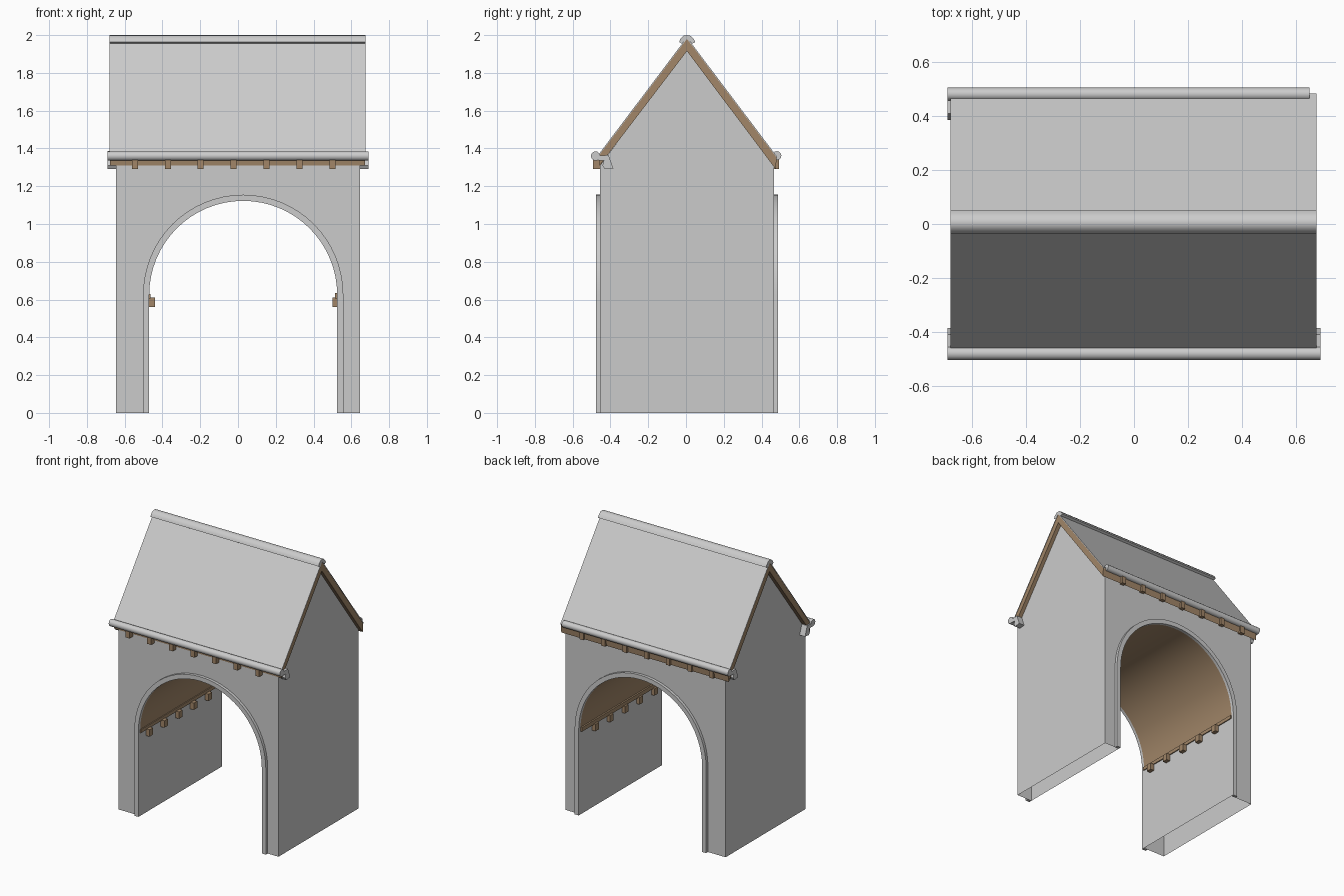
import bpy, bmesh, math

if "Cube" in bpy.data.objects:
    bpy.data.objects.remove(bpy.data.objects["Cube"])

wood = bpy.data.materials.new("wood")
wood.diffuse_color = (0.36, 0.24, 0.14, 1)
wood.use_nodes = True
wood.node_tree.nodes["Principled BSDF"].inputs["Base Color"].default_value = wood.diffuse_color

CX, SPRING, R_IN, R_OUT = 0.0275, 0.625, 0.4975, 0.53
Y0, Y1, XW = -0.455, 0.465, 0.645
APEX = 0.005
SEG = 32


def finish(name, bm, mat=None, smooth=False, recalc=True):
    if recalc:
        bmesh.ops.recalc_face_normals(bm, faces=bm.faces)
    me = bpy.data.meshes.new(name)
    bm.to_mesh(me)
    bm.free()
    ob = bpy.data.objects.new(name, me)
    bpy.context.collection.objects.link(ob)
    if mat:
        me.materials.append(mat)
    if smooth:
        bpy.context.view_layer.objects.active = ob
        ob.select_set(True)
        bpy.ops.object.shade_smooth_by_angle(angle=math.radians(35))
        ob.select_set(False)
    return ob


def prism(name, pts, a, b, axis, mat=None, smooth=False):
    """Extrude a closed outline (y,z) along x, or (x,z) along y."""
    bm = bmesh.new()
    put = (lambda p, t: (t, p[0], p[1])) if axis == 'x' else (lambda p, t: (p[0], t, p[1]))
    lo = [bm.verts.new(put(p, a)) for p in pts]
    hi = [bm.verts.new(put(p, b)) for p in pts]
    bm.faces.new(lo)
    bm.faces.new(hi)
    n = len(pts)
    for i in range(n):
        j = (i + 1) % n
        bm.faces.new((lo[i], lo[j], hi[j], hi[i]))
    return finish(name, bm, mat, smooth)


def strip(bm, pts, a, b):
    """Open sheet following (x,z) points, facing inwards to the passage."""
    lo = [bm.verts.new((x, a, z)) for x, z in pts]
    hi = [bm.verts.new((x, b, z)) for x, z in pts]
    for i in range(len(pts) - 1):
        bm.faces.new((lo[i], hi[i], hi[i + 1], lo[i + 1]))


def box(name, x0, x1, y0, y1, z0, z1, mat=None):
    return prism(name, [(x0, z0), (x1, z0), (x1, z1), (x0, z1)], y0, y1, 'y', mat)


def arch(r):
    return [(CX - r * math.cos(math.pi * i / SEG), SPRING + r * math.sin(math.pi * i / SEG))
            for i in range(SEG + 1)]


def circle(cy, cz, r, n=12):
    return [(cy + r * math.cos(2 * math.pi * i / n), cz + r * math.sin(2 * math.pi * i / n))
            for i in range(n)]


# Walls: open-bottomed shell with arched front and back, gabled sides
bm = bmesh.new()
face = ([(-XW, 0), (CX - R_IN, 0)] + arch(R_IN) + [(CX + R_IN, 0), (XW, 0), (XW, 1.31), (-XW, 1.31)])
bm.faces.new([bm.verts.new((x, Y0, z)) for x, z in face])
bm.faces.new([bm.verts.new((x, Y1, z)) for x, z in reversed(face)])
gable = [(Y0, 0), (Y1, 0), (Y1, 1.31), (APEX, 1.925), (Y0, 1.31)]
bm.faces.new([bm.verts.new((XW, y, z)) for y, z in gable])
bm.faces.new([bm.verts.new((-XW, y, z)) for y, z in reversed(gable)])
strip(bm, [(CX - R_IN, 0), (CX - R_IN, SPRING)], Y0, Y1)
strip(bm, [(CX + R_IN, SPRING), (CX + R_IN, 0)], Y0, Y1)
finish("walls", bm, recalc=False)

# Timber vault over the passage
bm = bmesh.new()
strip(bm, arch(R_IN), Y0, Y1)
finish("passage_vault", bm, wood, True, recalc=False)

# Raised arch surrounds, front and back
ring = ([(CX - R_OUT, 0)] + arch(R_OUT) + [(CX + R_OUT, 0), (CX + R_IN, 0)]
        + arch(R_IN)[::-1] + [(CX - R_IN, 0)])
prism("front_arch_trim", ring, -0.476, Y0, 'y', smooth=True)
prism("back_arch_trim", ring, Y1, 0.486, 'y', smooth=True)

# Vault brackets and the small ledge on the right
for i in range(5):
    y = -0.37 + 0.17 * i
    box("left_bracket", CX - R_IN - 0.01, -0.44, y - 0.02, y + 0.02, 0.56, 0.61, wood)
    box("right_bracket", 0.50, CX + R_IN + 0.01, y - 0.02, y + 0.02, 0.56, 0.61, wood)
box("left_ledge", CX - R_IN - 0.01, -0.463, Y0, Y1, 0.605, 0.63, wood)
box("right_ledge", 0.513, CX + R_IN + 0.01, Y0, Y1, 0.605, 0.635, wood)

# Timber roof deck with a thin grey covering
prism("roof_deck", [(APEX, 1.982), (0.48, 1.352), (0.475, 1.29), (APEX, 1.915),
                    (-0.457, 1.31), (-0.462, 1.362)], -0.678, 0.673, 'x', wood)
prism("roof_covering", [(APEX, 1.988), (0.483, 1.355), (0.48, 1.351), (APEX, 1.98),
                        (-0.462, 1.361), (-0.465, 1.365)], -0.68, 0.675, 'x')

# Ridge cap
prism("ridge_cap", [(-0.036, 1.963), (-0.03, 1.98), (-0.012, 1.997), (0.005, 2.0), (0.022, 1.997),
                    (0.04, 1.98), (0.05, 1.963), (0.033, 1.955), (0.005, 1.985), (-0.022, 1.955)],
      -0.68, 0.675, 'x', smooth=True)

# Rafter ends under both eaves
for i in range(7):
    x = -0.546 + 0.1743 * i
    box("front_rafter_end", x - 0.016, x + 0.016, -0.492, Y0 + 0.02, 1.29, 1.345, wood)
    box("back_rafter_end", x - 0.016, x + 0.016, Y1 - 0.02, 0.492, 1.29, 1.345, wood)

# Gutters
prism("front_gutter", circle(-0.479, 1.36, 0.025), -0.69, 0.69, 'x', smooth=True)
prism("back_gutter", circle(0.481, 1.362, 0.024), -0.69, 0.65, 'x', smooth=True)

# Hooked gutter outlets
hook = [(-0.49, 1.34), (-0.48, 1.375), (-0.455, 1.362), (-0.41, 1.365), (-0.385, 1.295),
        (-0.43, 1.29), (-0.442, 1.31), (-0.435, 1.335)]
prism("front_right_outlet", hook, 0.647, 0.69, 'x')
prism("front_left_outlet", hook, -0.69, -0.647, 'x')
prism("back_left_outlet", [(-y, z) for y, z in hook], -0.69, -0.647, 'x')
